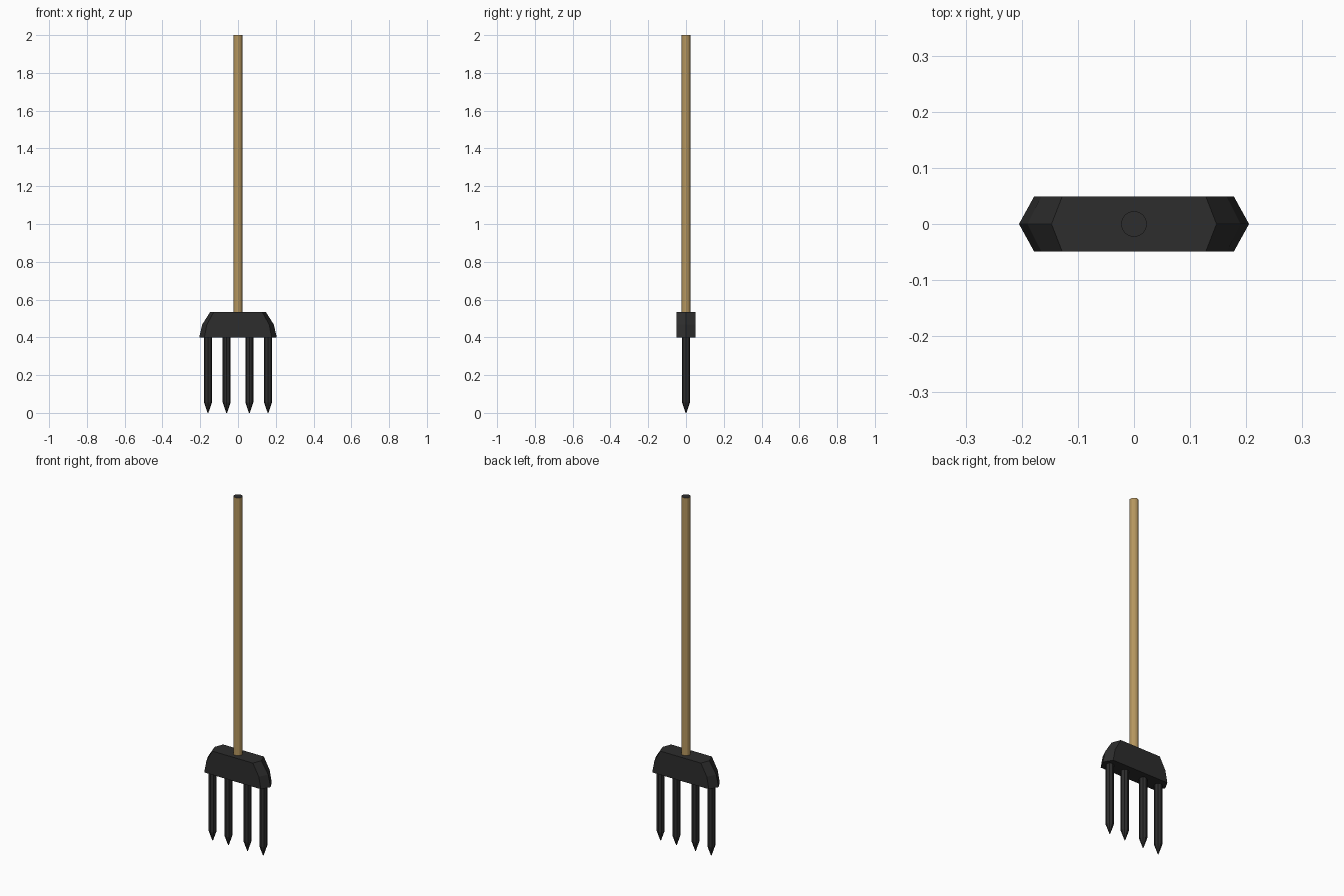
import bpy, bmesh, math

if "Cube" in bpy.data.objects:
    bpy.data.objects.remove(bpy.data.objects["Cube"])


def material(name, rgb):
    m = bpy.data.materials.new(name)
    m.diffuse_color = (*rgb, 1)
    m.use_nodes = True
    m.node_tree.nodes["Principled BSDF"].inputs["Base Color"].default_value = m.diffuse_color
    return m


wood = material("wood", (0.47, 0.31, 0.115))
iron = material("dark iron", (0.026, 0.026, 0.026))


def loft(name, rings, mats):
    """Skin a stack of equal-length rings and cap both ends."""
    bm = bmesh.new()
    loops = [[bm.verts.new(p) for p in ring] for ring in rings]
    n = len(loops[0])
    for a, b in zip(loops, loops[1:]):
        for i in range(n):
            j = (i + 1) % n
            bm.faces.new((a[i], a[j], b[j], b[i]))
    bm.faces.new(loops[0][::-1])
    bm.faces.new(loops[-1])
    bmesh.ops.recalc_face_normals(bm, faces=bm.faces)
    mesh = bpy.data.meshes.new(name)
    bm.to_mesh(mesh)
    bm.free()
    for m in mats:
        mesh.materials.append(m)
    obj = bpy.data.objects.new(name, mesh)
    bpy.context.collection.objects.link(obj)
    return obj


def circle(x, r, z, sides):
    step = 2 * math.pi / sides
    return [(x + r * math.cos(i * step), r * math.sin(i * step), z) for i in range(sides)]


def hexagon(tip, corner, z, depth=0.049):
    return [(tip, 0, z), (corner, depth, z), (-corner, depth, z),
            (-tip, 0, z), (-corner, -depth, z), (corner, -depth, z)]


# Long wooden handle with a dark end cap
handle = loft("handle", [circle(0, 0.023, 0.5, 16), circle(0, 0.023, 2.0, 16)], [wood, iron])
for f in handle.data.polygons:
    if f.normal.z > 0.9:
        f.material_index = 1

# Six-sided head, narrowing towards the top
loft("fork_head", [hexagon(0.205, 0.178, 0.40),
                   hexagon(0.190, 0.165, 0.467),
                   hexagon(0.147, 0.128, 0.535)], [iron])

# Four pointed tines
for k, x in enumerate((-0.159, -0.06, 0.06, 0.159), 1):
    loft(f"tine_{k}", [circle(x, 0.002, 0.0, 8),
                       circle(x, 0.021, 0.055, 8),
                       circle(x, 0.021, 0.42, 8)], [iron])
